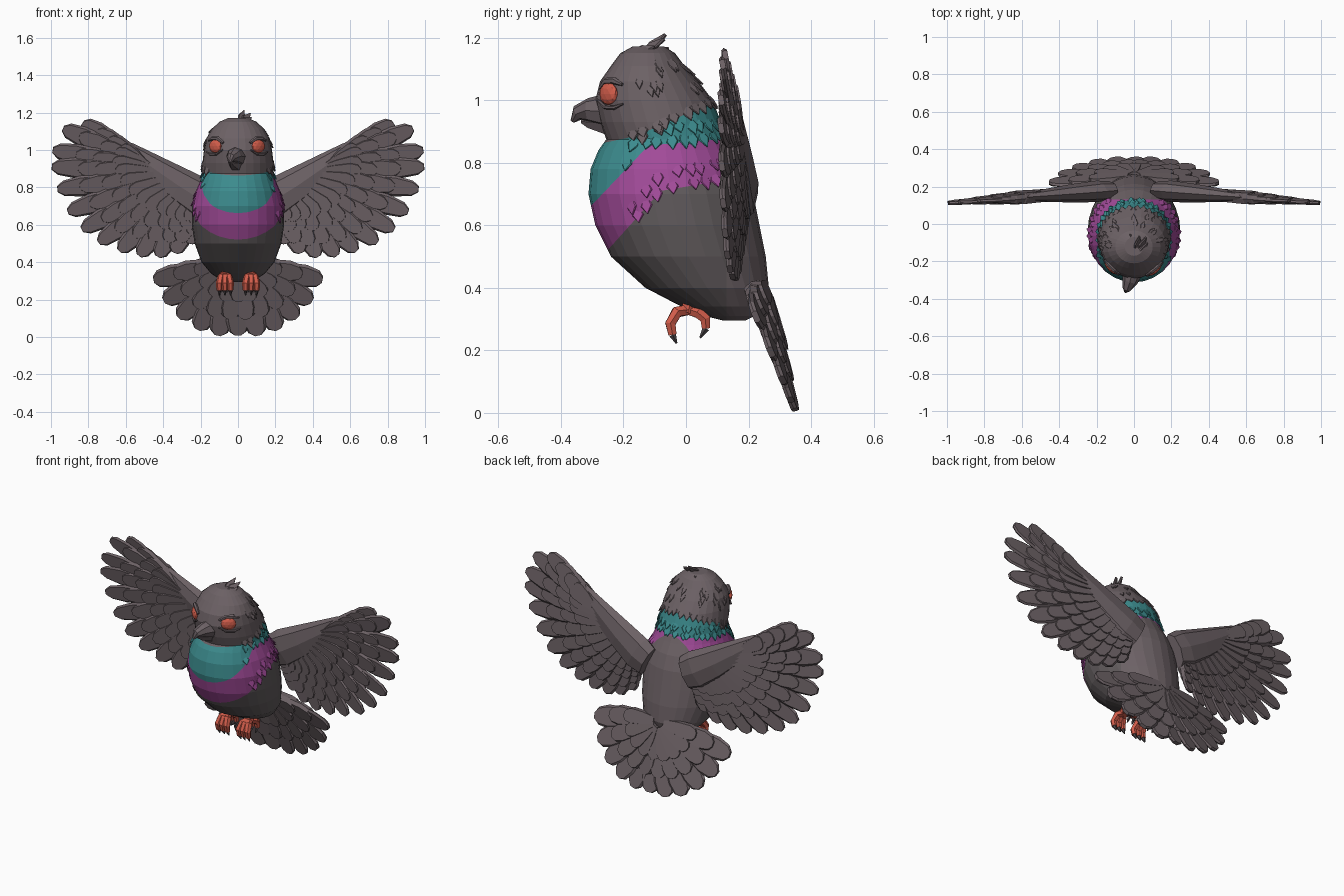
import bpy, bmesh, math, random
from mathutils import Vector, Matrix

random.seed(4)
if "Cube" in bpy.data.objects:
    bpy.data.objects.remove(bpy.data.objects["Cube"])


def material(name, rgb):
    m = bpy.data.materials.new(name)
    m.use_nodes = True
    m.diffuse_color = (*rgb, 1)
    bsdf = m.node_tree.nodes["Principled BSDF"]
    bsdf.inputs["Base Color"].default_value = (*rgb, 1)
    bsdf.inputs["Roughness"].default_value = 0.8
    return m


PLUMAGE = material("brown grey plumage", (0.15, 0.12, 0.13))
BELLY = material("charcoal belly", (0.118, 0.103, 0.107))
TEAL = material("teal collar", (0.045, 0.26, 0.27))
PURPLE = material("purple breast", (0.36, 0.07, 0.32))
RED = material("coral red", (0.65, 0.11, 0.07))
DARK = material("dark claw", (0.07, 0.06, 0.065))


def finish(name, bm, mats):
    bmesh.ops.recalc_face_normals(bm, faces=bm.faces)
    mesh = bpy.data.meshes.new(name)
    bm.to_mesh(mesh)
    bm.free()
    for m in mats:
        mesh.materials.append(m)
    ob = bpy.data.objects.new(name, mesh)
    bpy.context.collection.objects.link(ob)


def loft(bm, rings, mat=0):
    """Skin a list of closed point rings and cap both ends."""
    vs = [[bm.verts.new(p) for p in r] for r in rings]
    n = len(vs[0])
    faces = [bm.faces.new(vs[0]), bm.faces.new(vs[-1])]
    for a, b in zip(vs, vs[1:]):
        for i in range(n):
            j = (i + 1) % n
            faces.append(bm.faces.new((a[i], a[j], b[j], b[i])))
    for f in faces:
        f.material_index = mat


def feather(bm, base, tip, normal, half, thick, tilt=0.0, mat=0, pointed=False):
    """Thin flat blade with bevelled edges from base to tip."""
    base, tip, normal = Vector(base), Vector(tip), Vector(normal).normalized()
    d = tip - base
    side = d.cross(normal).normalized()
    normal = side.cross(d).normalized()
    turn = Matrix.Rotation(tilt, 3, d.normalized())
    side, normal = turn @ side, turn @ normal
    shape = ((0, .6), (.4, 1), (1, .06)) if pointed else \
        ((0, .5), (.4, .85), (.78, 1), (.94, .75), (1, .3))
    rings = []
    for t, w in shape:
        c = base + d * t
        e, h = side * half * w, normal * thick
        rings.append([c + e, c + e * .8 + h, c - e * .8 + h,
                      c - e, c - e * .8 - h, c + e * .8 - h])
    loft(bm, rings, mat)


def tube(bm, pts, radii, sides=6, flat=1.0, ref=(1, 0, 0), mat=0):
    """Tapered tube, squashed along ref by flat."""
    pts = [Vector(p) for p in pts]
    rings = []
    for i, (p, r) in enumerate(zip(pts, radii)):
        t = (pts[min(i + 1, len(pts) - 1)] - pts[max(i - 1, 0)]).normalized()
        v = t.cross(Vector(ref)).normalized()
        u = v.cross(t)
        rings.append([p + u * r * flat * math.cos(a) + v * r * math.sin(a)
                      for a in (math.tau * k / sides for k in range(sides))])
    loft(bm, rings, mat)


# Body and head profile: height, front y, back y, half width
PROFILE = [(.295, .12, .19, .04), (.31, .06, .22, .10), (.34, -.015, .245, .145),
           (.40, -.13, .265, .195), (.50, -.24, .255, .232), (.60, -.29, .235, .247),
           (.70, -.312, .215, .245), (.78, -.305, .185, .225), (.84, -.28, .15, .20),
           (.875, -.255, .13, .19), (.93, -.275, .112, .19), (1.0, -.29, .085, .182),
           (1.06, -.275, .04, .17), (1.11, -.24, -.005, .142),
           (1.15, -.21, -.035, .10), (1.172, -.17, -.07, .05)]


def body_point(z, a):
    z = min(max(z, PROFILE[0][0]), PROFILE[-1][0])
    for p, q in zip(PROFILE, PROFILE[1:]):
        if z <= q[0]:
            t = (z - p[0]) / (q[0] - p[0])
            f, b, w = (p[k] + (q[k] - p[k]) * t for k in (1, 2, 3))
            return Vector((w * math.sin(a), (f + b) / 2 - (b - f) / 2 * math.cos(a), z))


# Colour borders as bent lines in the side plane (y, z)
BORDERS = {"teal_top": ((-.28, .86), (-.16, .885), (.1, 1.0)),
           "teal_low": ((-.31, .655), (-.12, .855), (.1, .875)),
           "purple_low": ((-.26, .51), (-.08, .71), (.1, .74))}
BACK_Y = .13


def border(name, y):
    a, b, c = BORDERS[name]
    p, q = (a, b) if y < b[0] else (b, c)
    return p[1] + (q[1] - p[1]) * (y - p[0]) / (q[0] - p[0])


def zone(y, z):
    if z > border("teal_top", y):
        return 0
    if z > border("teal_low", y):
        return 2
    if y > BACK_Y:
        return 0
    return 3 if z > border("purple_low", y) else 1


bm = bmesh.new()
SEG = 28
loft(bm, [[body_point(p[0], math.tau * k / SEG) for k in range(SEG)] for p in PROFILE])
cuts = [((0, BACK_Y, 0), (0, 1, 0))]
for a, b, c in BORDERS.values():
    for p, q in ((a, b), (b, c)):
        cuts.append(((0, *p), (0, p[1] - q[1], q[0] - p[0])))
for co, no in cuts:
    bmesh.ops.bisect_plane(bm, geom=bm.verts[:] + bm.edges[:] + bm.faces[:],
                           plane_co=co, plane_no=no, dist=1e-4)
for f in bm.faces:
    c = f.calc_center_median()
    f.material_index = zone(c.y, c.z)
finish("body", bm, [PLUMAGE, BELLY, TEAL, PURPLE])


# Small loose feathers along the collar and over the head
def flake(bm, z, a, length, half):
    p, q = body_point(z, a), body_point(z - length, a)
    n = Vector((math.sin(a), -math.cos(a), 0))
    feather(bm, p - n * .004, q + n * .007, n, half, .003,
            random.uniform(-.2, .2), zone(p.y, p.z), True)


bm = bmesh.new()
for name, lifts in (("teal_top", (.02,)), ("teal_low", (.022, .065)), ("purple_low", (.022, .07))):
    for lift in lifts:
        for k in range(22):
            a = math.radians(55 + 250 * (k + random.uniform(.2, .8)) / 22)
            z = .8
            for step in range(6):
                z = border(name, body_point(z, a).y) + lift
            if name == "teal_top" or body_point(z, a).y < BACK_Y:
                flake(bm, z, a, random.uniform(.03, .042), .02)
for k in range(30):
    flake(bm, random.uniform(1.03, 1.13), math.radians(random.uniform(75, 285)), .035, .013)
finish("loose_feathers", bm, [PLUMAGE, BELLY, TEAL, PURPLE])

# Crest on the crown
bm = bmesh.new()
for x, y, z in ((.03, -.065, 1.21), (.065, -.07, 1.195), (-.02, -.055, 1.165), (.07, -.10, 1.17)):
    feather(bm, (x * .4, y - .07, 1.15), (x, y, z), (.4, -.5, 1), .024, .006, .3, 0, True)
finish("crest", bm, [PLUMAGE])

# Beak
bm = bmesh.new()
tube(bm, [(-.008, -.25, .965), (-.022, -.31, .967), (-.038, -.345, .96), (-.046, -.363, .932)],
     (.058, .04, .025, .007), 8)
tube(bm, [(-.012, -.25, .925), (-.03, -.31, .93), (-.036, -.335, .932)], (.04, .022, .006), 6)
finish("beak", bm, [PLUMAGE])

# Eyes with heavy lids
for side, deg in (("left", 38), ("right", -43)):
    a, s = math.radians(deg), (1 if deg > 0 else -1)
    c = body_point(1.02, a)
    out = Vector((math.sin(a), -math.cos(a), 0))
    bm = bmesh.new()
    bmesh.ops.create_icosphere(bm, subdivisions=2, radius=1)
    bmesh.ops.scale(bm, verts=bm.verts, vec=(.043, .018, .036))
    bmesh.ops.rotate(bm, verts=bm.verts, matrix=Matrix.Rotation(a, 3, "Z"))
    bmesh.ops.translate(bm, verts=bm.verts, vec=c)
    finish(side + "_eye", bm, [RED])
    bm = bmesh.new()
    for lift, r in ((.036, .012), (-.038, .007)):
        pts = []
        for da, dz in ((-.3, -.018), (-.1, .004), (.15, .006), (.36, -.006)):
            p = body_point(1.02 + lift + (dz if lift > 0 else -dz), a + s * da)
            pts.append(p + out * .005)
        tube(bm, pts, (r * .6, r, r, r * .4), 6, 1, (0, 0, 1))
    finish(side + "_eyelids", bm, [PLUMAGE])

# Wings: layered flight feathers fanned along the arm
TIPS = [(.83, 1.145), (.935, 1.115), (.99, 1.0), (.995, .91), (.965, .79), (.91, .67), (.835, .575),
        (.745, .505), (.635, .46), (.53, .435), (.43, .43), (.34, .45), (.26, .50)]
LAYERS = [(1.0, .056, .009), (.78, .056, .016), (.58, .054, .023), (.40, .05, .03)]


def wing_pos(s, x, z):
    return Vector((s * x, .19 - .078 * x, z))


for side, s in (("left", 1), ("right", -1)):
    bm = bmesh.new()
    for ratio, half, thick in LAYERS:
        for i, (x, z) in enumerate(TIPS):
            t = i / (len(TIPS) - 1)
            bx, bz = .50 - .31 * t, .935 - .21 * t
            k = ratio * (random.uniform(.96, 1.04) if ratio < 1 else 1)
            feather(bm, wing_pos(s, bx, bz), wing_pos(s, bx + (x - bx) * k, bz + (z - bz) * k),
                    (0, -1, 0), half, thick, .16 * s)
    finish(side + "_wing_feathers", bm, [PLUMAGE])
    bm = bmesh.new()
    arm = ((.13, .70), (.20, .735), (.32, .81), (.45, .90), (.58, .995), (.70, 1.07))
    tube(bm, [wing_pos(s, *p) for p in arm], (.10, .115, .10, .075, .045, .01), 8, .5, (0, 1, 0))
    finish(side + "_wing_arm", bm, [PLUMAGE])

# Tail: three fanned layers, cupped slightly forward at the sides
bm = bmesh.new()
for ratio, half, thick, count in ((1, .066, .010, 11), (.76, .06, .02, 10), (.52, .05, .03, 9)):
    for i in range(count):
        f = 2 * i / (count - 1) - 1
        a = math.radians(f * (79 + 10 * (1 - ratio)))
        pts = []
        for r in (.03, (.385 + .075 * abs(f)) * ratio):
            z = .395 - r * math.cos(a)
            pts.append((r * math.sin(a), .24 + (.395 - z) * .285 - .09 * r * f * f, z))
        feather(bm, *pts, (0, -1, -.28), half, thick, .13 if f > 0 else -.13)
finish("tail", bm, [PLUMAGE])

# Feet with curled toes and dark claws
for side, s in (("left", 1), ("right", -1)):
    bm = bmesh.new()
    o = Vector((.07 * s, 0, 0))
    tube(bm, [o + Vector((0, .03, .40)), o + Vector((0, .005, .32))], (.03, .026), 6)
    toes = [((0, .01, .33), (dx * .7, -.03, .322), (dx, -.05, .285), (dx, -.043, .25),
             (dx, -.03, .222)) for dx in (-.03, 0, .03)]
    toes += [((0, .01, .33), (dx, .04, .32), (dx, .062, .30), (dx, .064, .27),
              (dx, .045, .24)) for dx in (-.016, .016)]
    for toe in toes:
        pts = [o + Vector(p) for p in toe]
        tube(bm, pts[:4], (.019, .02, .019, .015), 6)
        tube(bm, pts[3:], (.012, .003), 5, mat=1)
    finish(side + "_foot", bm, [RED, DARK])
